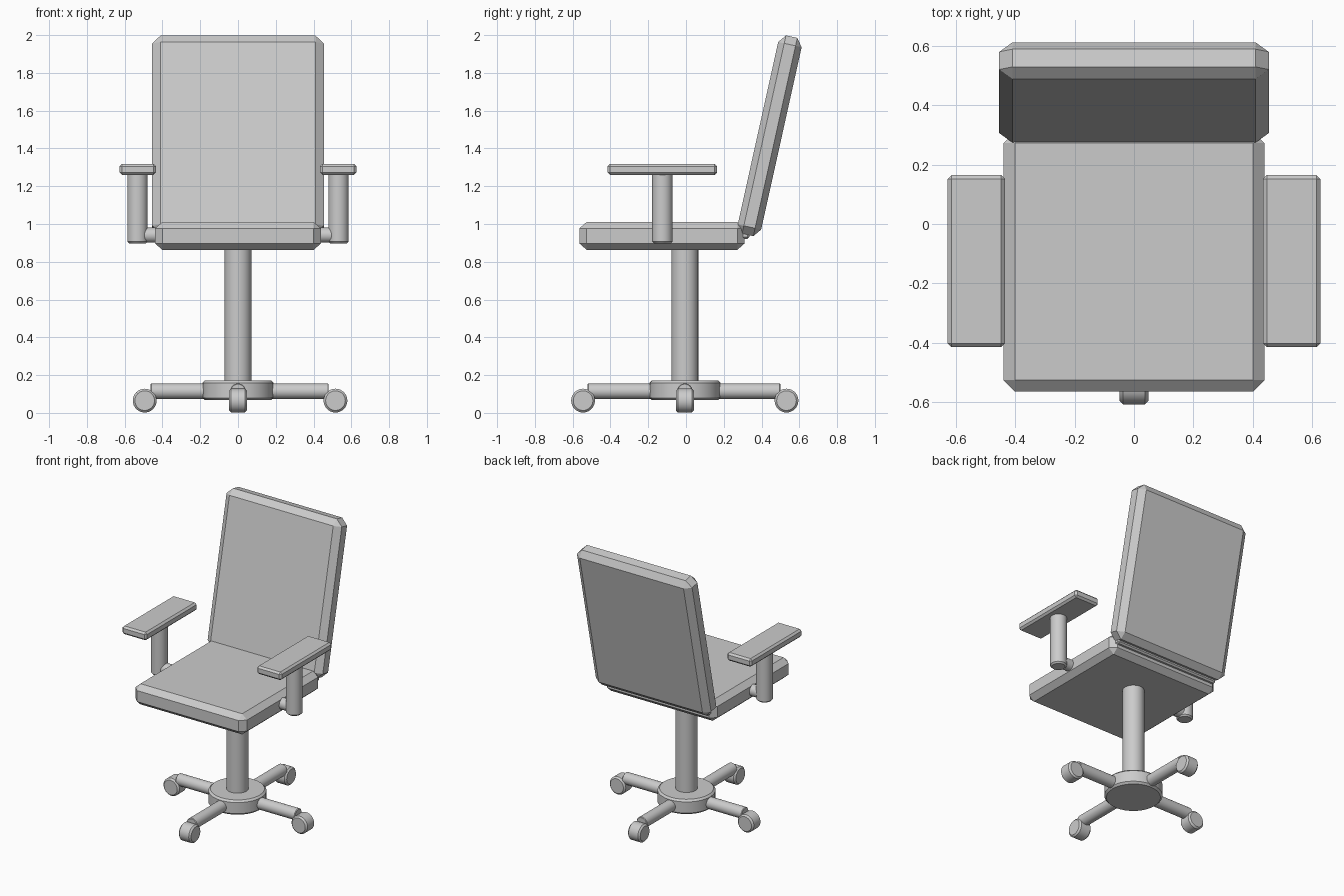
import bpy, bmesh
from math import radians, pi, cos, sin
from mathutils import Matrix, Vector

if "Cube" in bpy.data.objects:
    bpy.data.objects.remove(bpy.data.objects["Cube"])


def finish(bm, name, loc, rot):
    bmesh.ops.recalc_face_normals(bm, faces=bm.faces[:])
    mesh = bpy.data.meshes.new(name)
    bm.to_mesh(mesh)
    bm.free()
    ob = bpy.data.objects.new(name, mesh)
    bpy.context.collection.objects.link(ob)
    ob.location, ob.rotation_euler = loc, rot
    return ob


def box(name, size, chamfer, loc, rot=(0, 0, 0)):
    """Box with a separate chamfer width along each axis."""
    bm = bmesh.new()
    bmesh.ops.create_cube(bm, size=1)
    bmesh.ops.scale(bm, vec=[s / c for s, c in zip(size, chamfer)], verts=bm.verts)
    bmesh.ops.bevel(bm, geom=bm.edges[:], offset=1, segments=1,
                    affect='EDGES', profile=0.5)
    bmesh.ops.scale(bm, vec=chamfer, verts=bm.verts)
    return finish(bm, name, loc, rot)


def rod(name, radius, start, end, chamfer=0.01, sides=32):
    """Cylinder between two points with chamfered rims."""
    a, b = Vector(start), Vector(end)
    bm = bmesh.new()
    bmesh.ops.create_cone(bm, cap_ends=True, segments=sides, radius1=radius,
                          radius2=radius, depth=(b - a).length)
    rims = [e for e in bm.edges if any(len(f.verts) > 4 for f in e.link_faces)]
    bmesh.ops.bevel(bm, geom=rims, offset=chamfer, segments=1,
                    affect='EDGES', profile=0.5)
    rot = (b - a).to_track_quat('Z', 'Y').to_euler()
    ob = finish(bm, name, (a + b) / 2, rot)
    bpy.ops.object.select_all(action='DESELECT')
    ob.select_set(True)
    bpy.context.view_layer.objects.active = ob
    bpy.ops.object.shade_smooth_by_angle(angle=radians(30))
    return ob


# Seat, reclined back and the bar joining them
box("seat", (0.88, 0.876, 0.147), (0.039, 0.039, 0.034), (0, -0.127, 0.937))
box("backrest", (0.908, 0.127, 1.075), (0.045, 0.033, 0.043),
    (0, 0.443, 1.467), (radians(-12.5), 0, 0))
box("back_hinge_bar", (0.82, 0.09, 0.05), (0.01, 0.01, 0.01), (0, 0.29, 0.945))

# Armrests
for side, s in (("left", -1), ("right", 1)):
    box(f"{side}_arm_pad", (0.193, 0.58, 0.058), (0.013, 0.013, 0.013),
        (s * 0.531, -0.125, 1.289))
    rod(f"{side}_arm_post", 0.054, (s * 0.532, -0.125, 0.897), (s * 0.532, -0.125, 1.27))
    rod(f"{side}_arm_bracket", 0.04, (s * 0.40, -0.125, 0.941), (s * 0.53, -0.125, 0.941))

# Column and hub
CY = -0.006
rod("column", 0.071, (0, CY, 0.1), (0, CY, 0.88))
rod("hub", 0.188, (0, CY, 0.067), (0, CY, 0.172), 0.013)

# Four base legs with caster wheels: (direction, leg end, caster distance)
legs = (("right", 0, 0.48, 0.516), ("back", 1, 0.505, 0.538),
        ("left", 2, 0.462, 0.494), ("front", 3, 0.515, 0.539))
for name, quarter, reach, wheel in legs:
    turn = Matrix.Rotation(quarter * pi / 2, 3, 'Z')
    out, across = turn @ Vector((1, 0, 0)), turn @ Vector((0, 0.048, 0))
    rod(f"{name}_leg", 0.041, Vector((0, CY, 0.115)) + out * 0.1,
        Vector((0, CY, 0.115)) + out * reach, 0.004)
    hub = Vector((0, CY, 0.065)) + out * wheel
    rod(f"{name}_caster", 0.063, hub - across, hub + across, 0.011)
